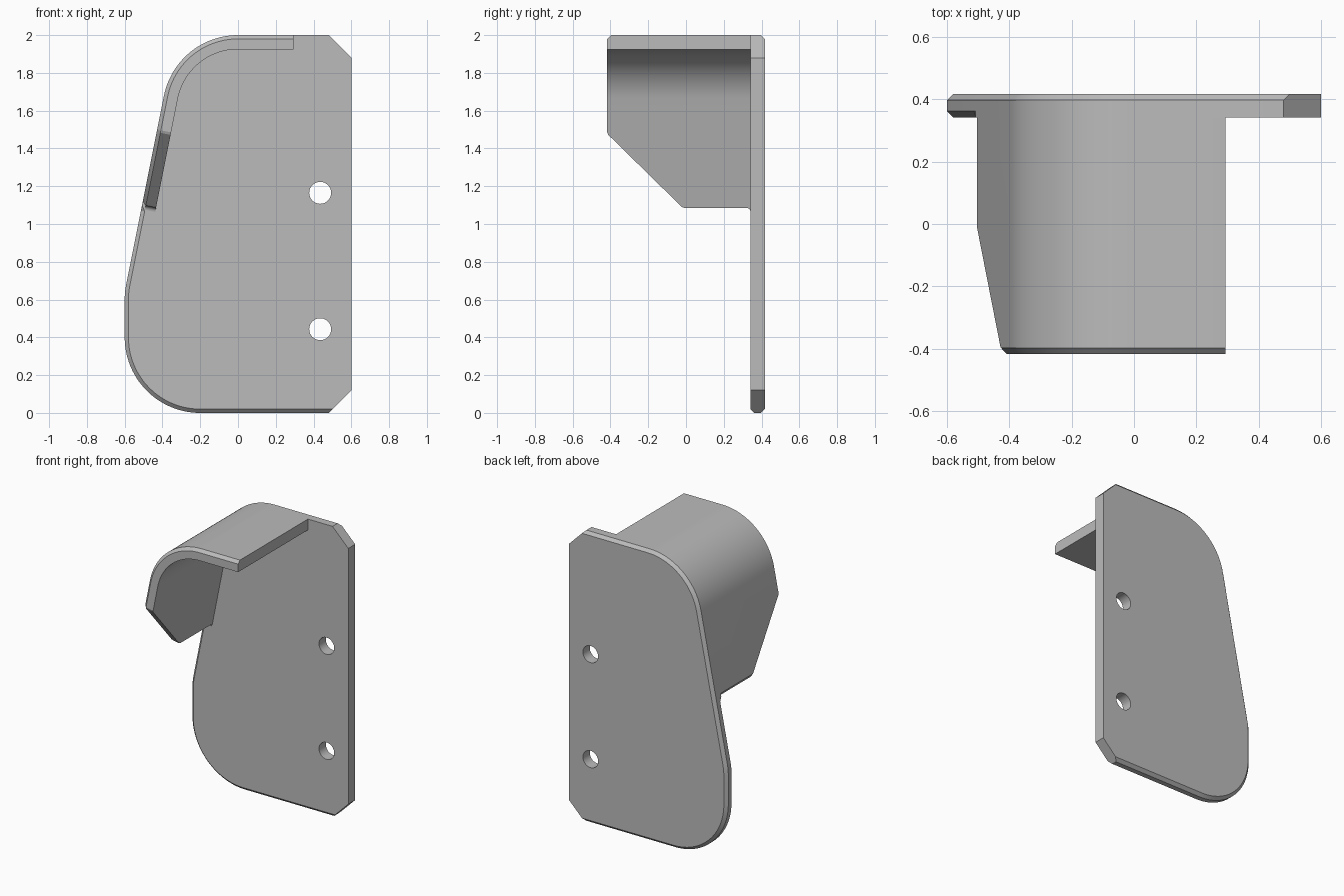
import bpy, bmesh, math
from mathutils import Vector

cube = bpy.data.objects.get("Cube")
if cube:
    bpy.data.objects.remove(cube, do_unlink=True)

FRONT, FACE, BACK = -0.417, 0.342, 0.417   # hood front, plate front, plate back
THICK, CHAMFER, RADIUS = 0.075, 0.02, 0.4
TILT = math.atan2(0.2, 1.0)                # lean of the side wall

gray = bpy.data.materials.new("light gray")
gray.use_nodes = True
gray.diffuse_color = (0.5, 0.5, 0.5, 1)
gray.node_tree.nodes["Principled BSDF"].inputs["Base Color"].default_value = (0.5, 0.5, 0.5, 1)


def finish(name, bm):
    bmesh.ops.recalc_face_normals(bm, faces=bm.faces)
    mesh = bpy.data.meshes.new(name)
    bm.to_mesh(mesh)
    bm.free()
    mesh.materials.append(gray)
    obj = bpy.data.objects.new(name, mesh)
    bpy.context.collection.objects.link(obj)
    return obj


def loft(rings, closed_path=False):
    """Skin a list of closed rings and cap both ends."""
    bm = bmesh.new()
    loops = [[bm.verts.new(p) for p in ring] for ring in rings]
    count = len(loops[0])
    for a, b in zip(loops, loops[1:]):
        for i in range(count):
            j = (i + 1) % count
            bm.faces.new((a[i], a[j], b[j], b[i]))
    bm.faces.new(loops[0])
    bm.faces.new(loops[-1])
    return bm


def arc(cx, cz, start, end, steps):
    """Points on a rounded corner, each with its outward direction."""
    result = []
    for i in range(steps + 1):
        a = start + (end - start) * i / steps
        n = Vector((math.cos(a), 0, math.sin(a)))
        result.append((Vector((cx, 0, cz)) + n * RADIUS, n))
    return result


# Shared rounded corners and the straight leaning wall
top_arc = arc(0, 1.6, math.pi / 2, math.pi - TILT, 24)
low_arc = arc(-0.2, 0.6, math.pi - TILT, math.pi, 5)
foot_arc = arc(-0.2, 0.4, math.pi, math.pi * 1.5, 28)
wall_top, wall_out = top_arc[-1]
wall_down = Vector((-math.sin(TILT), 0, -math.cos(TILT)))

# Mounting plate with chamfered rim
wall_marks = [(wall_top + wall_down * s, wall_out) for s in (0.59, 0.62)]
none = Vector()
outline = ([(Vector((0.6, 0, 0.12)), none), (Vector((0.6, 0, 1.88)), none),
            (Vector((0.48, 0, 2)), Vector((-1, 0, 1)))]
           + top_arc + wall_marks + low_arc + foot_arc
           + [(Vector((0.48, 0, 0)), Vector((-1, 0, -1)))])


def plate_ring(y, inset, limit):
    return [p - n * (inset if p.z < limit else 0) + Vector((0, y, 0)) for p, n in outline]


plate = finish("mounting_plate", loft([
    plate_ring(FACE, CHAMFER, 1.09),
    plate_ring(FACE + CHAMFER, 0, 0),
    plate_ring(BACK - CHAMFER, 0, 0),
    plate_ring(BACK, CHAMFER, 3)]))

# Screw holes
for z in (0.443, 1.165):
    bpy.ops.mesh.primitive_cylinder_add(vertices=40, radius=0.058, depth=0.4,
                                        location=(0.435, 0.38, z),
                                        rotation=(math.pi / 2, 0, 0))
    cutter = bpy.context.object
    cutter.name = "hole_cutter"
    cutter.hide_render = True
    cutter.data.materials.append(gray)
    mod = plate.modifiers.new("screw_hole", 'BOOLEAN')
    mod.operation = 'DIFFERENCE'
    mod.solver = 'EXACT'
    mod.object = cutter
    bpy.context.view_layer.objects.active = plate
    bpy.ops.object.modifier_apply(modifier=mod.name)
    bpy.data.objects.remove(cutter, do_unlink=True)


# Curved hood: a section swept along the top, corner and wall
def hood_section(p, n):
    section = ((FACE, THICK), (FRONT, THICK), (FRONT, CHAMFER), (FRONT + CHAMFER, 0), (FACE, 0))
    return [p - n * depth + Vector((0, y, 0)) for y, depth in section]


stations = [(Vector((0.293, 0, 2)), Vector((0, 0, 1)))] + top_arc + [low_arc[0]]
hood = loft([hood_section(p, n) for p, n in stations])


def trim(co, normal):
    bmesh.ops.bisect_plane(hood, geom=hood.verts[:] + hood.edges[:] + hood.faces[:],
                           plane_co=co, plane_no=normal.normalized(), clear_outer=True)
    bmesh.ops.holes_fill(hood, edges=[e for e in hood.edges if e.is_boundary], sides=0)


# Slanted and lower edges with eased corners and an outer chamfer
for y, s, degrees, ease in ((FRONT, 0.19, 45, 0), (FRONT + 0.4, 0.59, 90, 0),
                            (FRONT, 0.19, 22.5, 0.003), (FRONT + 0.4, 0.59, 67.5, 0.003)):
    a = math.radians(degrees)
    out = Vector((0, -math.cos(a), 0)) + wall_down * math.sin(a)
    edge = wall_top + wall_down * s + Vector((0, y, 0)) - out * ease
    trim(edge, out)
    trim(edge - out * CHAMFER, out + wall_out)
hood = finish("curved_hood", hood)

# Small fillet where the hood's lower edge meets the plate
r = 0.022
curve = [(0, FACE), (0, FACE - r)]
curve += [(r - r * math.cos(a), FACE - r + r * math.sin(a))
          for a in (math.radians(18 * i) for i in range(1, 6))]
fillet = finish("hood_fillet", loft([
    [wall_top + wall_down * (0.59 + s) - wall_out * depth + Vector((0, y, 0)) for s, y in curve]
    for depth in (THICK, CHAMFER)]))

# Smooth curves, crisp edges
bpy.ops.object.select_all(action='DESELECT')
for obj in (plate, hood, fillet):
    obj.select_set(True)
bpy.context.view_layer.objects.active = plate
bpy.ops.object.shade_smooth_by_angle(angle=math.radians(20))
